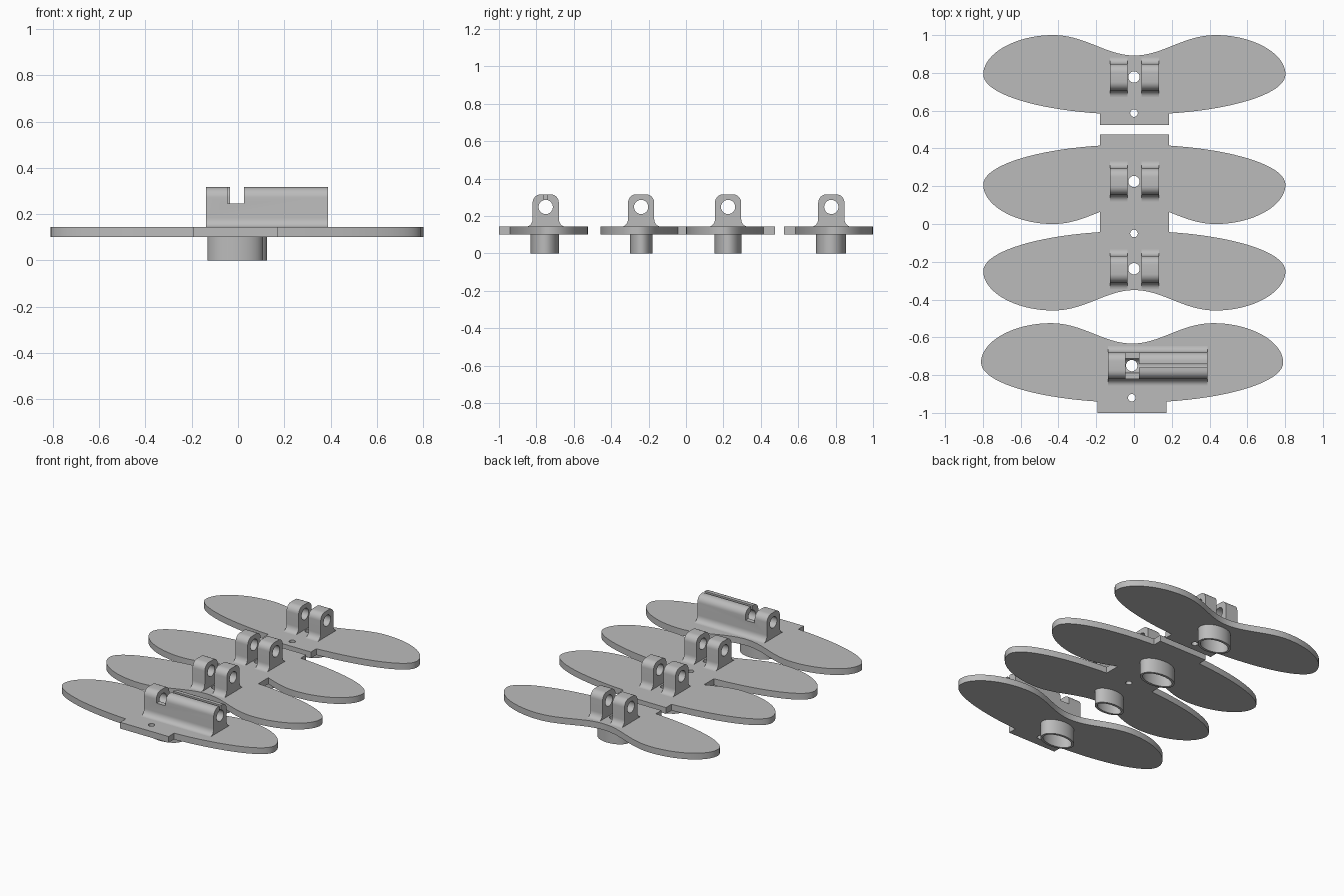
import bpy, bmesh, math
from mathutils import Vector
from mathutils.geometry import interpolate_bezier

old = bpy.data.objects.get("Cube")
if old:
    bpy.data.objects.remove(old, do_unlink=True)

grey = bpy.data.materials.new("light_grey")
COLOR = (0.5, 0.5, 0.5, 1)
grey.diffuse_color = COLOR
grey.use_nodes = True
grey.node_tree.nodes["Principled BSDF"].inputs["Base Color"].default_value = COLOR

PLATE_LOW, PLATE_TOP, LUG_TOP, BORE_Z = 0.1, 0.143, 0.316, 0.248


def prism(name, points, offset):
    """Solid made by extruding a closed loop of points along offset."""
    bm = bmesh.new()
    face = bm.faces.new([bm.verts.new(p) for p in points])
    top = bmesh.ops.extrude_face_region(bm, geom=[face])["geom"]
    bmesh.ops.translate(bm, vec=offset, verts=[g for g in top if isinstance(g, bmesh.types.BMVert)])
    bmesh.ops.recalc_face_normals(bm, faces=bm.faces)
    mesh = bpy.data.meshes.new(name)
    bm.to_mesh(mesh)
    bm.free()
    obj = bpy.data.objects.new(name, mesh)
    bpy.context.collection.objects.link(obj)
    mesh.materials.append(grey)
    return obj


def ellipse(x, y, rx, ry, z, n=48):
    turn = [math.tau * i / n for i in range(n)]
    return [(x + rx * math.cos(a), y + ry * math.sin(a), z) for a in turn]


def upright(x, y, rx, ry, low, high):
    return prism("round_cutter", ellipse(x, y, rx, ry, low), (0, 0, high - low))


def box(x0, x1, y0, y1, z0, z1):
    return prism("box_cutter", [(x0, y0, z0), (x1, y0, z0), (x1, y1, z0), (x0, y1, z0)], (0, 0, z1 - z0))


def combine(obj, tool, operation="DIFFERENCE"):
    tool.hide_render = True
    mod = obj.modifiers.new("join_or_cut", "BOOLEAN")
    mod.operation, mod.object, mod.solver = operation, tool, "EXACT"
    bpy.context.view_layer.objects.active = obj
    bpy.ops.object.modifier_apply(modifier=mod.name)
    bpy.data.objects.remove(tool, do_unlink=True)


def smooth(obj):
    bpy.ops.object.select_all(action="DESELECT")
    obj.select_set(True)
    bpy.context.view_layer.objects.active = obj
    bpy.ops.object.shade_smooth_by_angle(angle=math.radians(30))


def wing_plate(name, x, y, side, tab=0.267):
    """Two-lobed plate; side is +1 when the lobes point to the back."""
    curves = [
        [(0, .1), (.15, .1), (.26, .208), (.43, .208)],
        [(.43, .208), (.63, .208), (.8, .11), (.8, 0)],
        [(.8, 0), (.8, -.1), (.53, -.185), (.183, -.207)],
    ]
    half = []
    for c in curves:
        half += interpolate_bezier(*[Vector((*p, 0)) for p in c], 20)[:-1]
    half += [Vector((.183, -.207, 0)), Vector((.183, -tab, 0))]
    loop = half + [Vector((-p.x, p.y, 0)) for p in reversed(half[1:])]
    loop = [(x + p.x, y + side * p.y, PLATE_LOW) for p in loop]
    return prism(name, loop, (0, 0, PLATE_TOP - PLATE_LOW))


def lug(name, x0, x1, y):
    """Bored hinge lug with flared foot and rounded top."""
    steps = [math.pi / 2 * i / 8 for i in range(9)]
    half = [(.105, PLATE_TOP - .005)]
    half += [(.105 - .035 * math.sin(a), PLATE_TOP + .042 * (1 - math.cos(a))) for a in steps]
    half += [(.025 + .045 * math.cos(a), LUG_TOP - .045 * (1 - math.sin(a))) for a in steps]
    loop = half + [(-u, z) for u, z in reversed(half)]
    obj = prism(name, [(x0, y + u, z) for u, z in loop], (x1 - x0, 0, 0))
    bore = [(x0 - .01, y + u, BORE_Z + v) for u, v, _ in ellipse(0, 0, .038, .038, 0, 32)]
    combine(obj, prism("bore_cutter", bore, (x1 - x0 + .02, 0, 0)))
    return obj


def ring(name, x, y, rx, ry):
    """Oval collar under a plate."""
    wall = .016
    obj = upright(x, y, rx, ry, 0, PLATE_LOW + .003)
    obj.name = name
    combine(obj, upright(x, y, rx - wall, ry - wall, -.01, PLATE_LOW + .02))
    smooth(obj)


# Plates
back = wing_plate("back_plate", 0.002, 0.792, 1)
middle = wing_plate("middle_plate", 0.002, 0.208, -1)
combine(middle, wing_plate("plate_half", 0.002, -0.25, -1, tab=0.4), "UNION")
front = wing_plate("front_plate", -0.01, -0.733, 1)

# Pivot holes and small pin holes
for plate, x, y, r in [
    (back, 0, .778, .03), (back, 0, .587, .02),
    (middle, 0, .225, .03), (middle, 0, -.237, .03), (middle, 0, -.05, .02),
    (front, -.012, -.75, .03), (front, -.012, -.92, .02),
]:
    combine(plate, upright(x, y, r, r, 0, .2))
for plate in (back, middle, front):
    smooth(plate)

# Paired hinge lugs
for label, y in (("back", .777), ("middle_back", .225), ("middle_front", -.24)):
    for side, x0, x1 in (("right", -.127, -.035), ("left", .04, .132)):
        smooth(lug(f"{label}_{side}_lug", x0, x1, y))

# Latch housing with notch, top slit and pivot hole
housing = lug("latch_housing", -.138, .39, -.75)
combine(housing, box(-.045, .026, -.9, -.6, .245, .4))
combine(housing, box(0, .4, -.76, -.74, BORE_Z, .4))
combine(housing, upright(-.012, -.75, .03, .03, .1, .3))
smooth(housing)

# Oval collars below
ring("back_collar", 0, .775, .115, .08)
ring("middle_back_collar", 0, .225, .125, .073)
ring("middle_front_collar", 0, -.24, .105, .06)
ring("front_collar", -.012, -.755, .12, .076)
